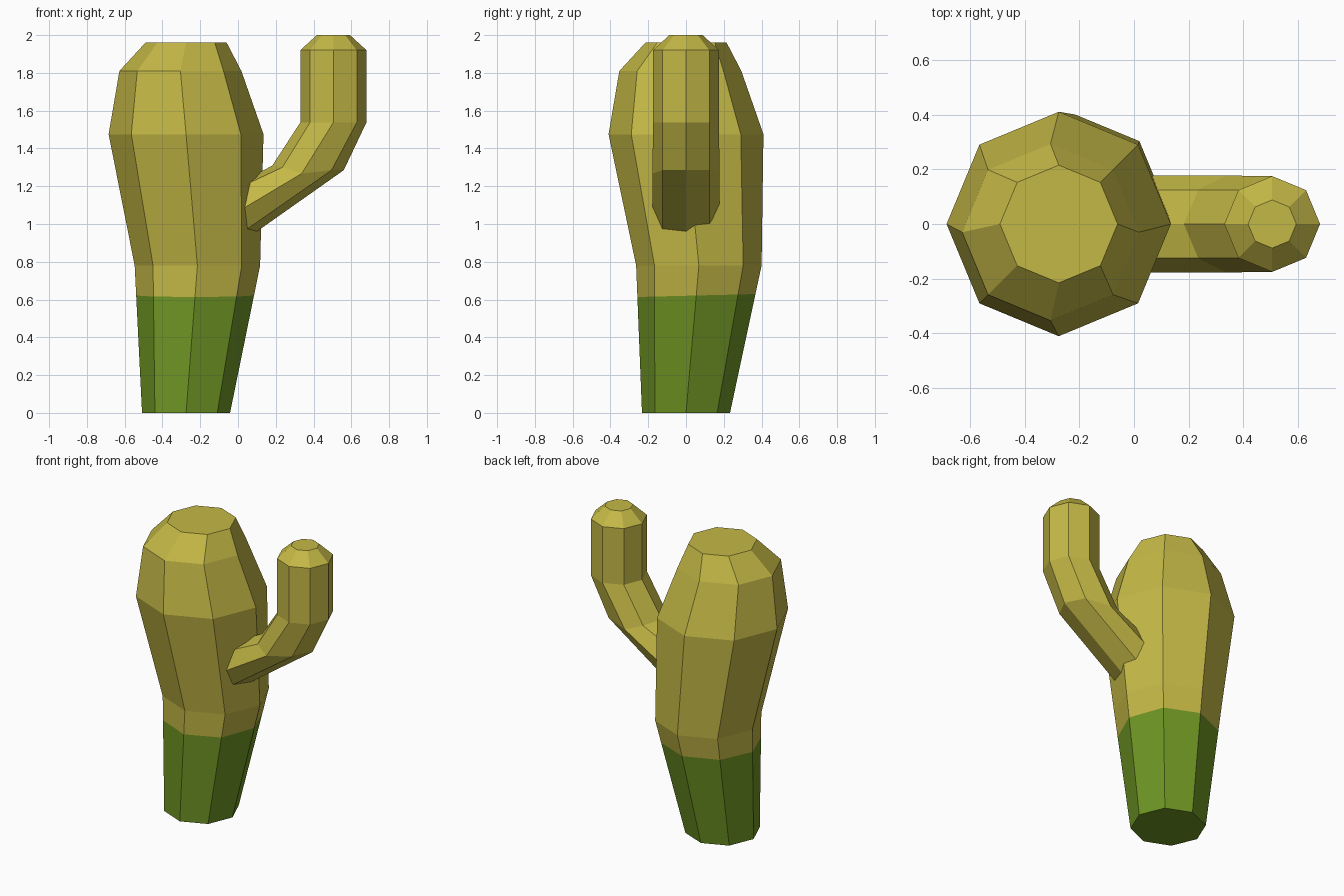
import bpy, bmesh, math
from mathutils import Vector

if "Cube" in bpy.data.objects:
    bpy.data.objects.remove(bpy.data.objects["Cube"])


def material(name, rgb):
    m = bpy.data.materials.new(name)
    m.diffuse_color = (*rgb, 1)
    m.use_nodes = True
    m.node_tree.nodes["Principled BSDF"].inputs["Base Color"].default_value = m.diffuse_color
    return m


olive = material("olive yellow", (0.552, 0.479, 0.061))
green = material("leaf green", (0.159, 0.305, 0.017))


def octagon(cx, cy, z, r):
    return [(cx + r * math.cos(i * math.pi / 4), cy + r * math.sin(i * math.pi / 4), z) for i in range(8)]


def side_ring(profile, r):
    """Eight-sided ring from five (x, z) points, outer to inner, mirrored in y."""
    order = [0, 1, 2, 3, 4, 3, 2, 1]
    return [(profile[k][0], r * math.sin(i * math.pi / 4), profile[k][1]) for i, k in enumerate(order)]


def loft(rings, cap_start=True):
    bm = bmesh.new()
    vs = [[bm.verts.new(p) for p in ring] for ring in rings]
    for a, b in zip(vs, vs[1:]):
        for i in range(8):
            j = (i + 1) % 8
            bm.faces.new((a[i], a[j], b[j], b[i]))
    bm.faces.new(vs[-1])
    if cap_start:
        bm.faces.new(vs[0][::-1])
    return bm


def finish(bm, name, mats):
    me = bpy.data.meshes.new(name)
    bm.to_mesh(me)
    bm.free()
    for m in mats:
        me.materials.append(m)
    ob = bpy.data.objects.new(name, me)
    bpy.context.collection.objects.link(ob)
    return ob


# Trunk: leaning stack of octagons, green below a slightly tilted cut
trunk = loft([
    octagon(-0.275, 0.0, 0.0, 0.233),
    octagon(-0.215, 0.068, 0.78, 0.332),
    octagon(-0.275, 0.0, 1.475, 0.41),
    octagon(-0.305, -0.03, 1.81, 0.323),
    octagon(-0.275, 0.0, 1.96, 0.215),
])
cut_point, cut_normal = Vector((0, 0, 0.62)), Vector((0, -0.025, 1))
bmesh.ops.bisect_plane(trunk, geom=trunk.verts[:] + trunk.edges[:] + trunk.faces[:],
                       plane_co=cut_point, plane_no=cut_normal)
for f in trunk.faces:
    f.material_index = int((f.calc_center_median() - cut_point).dot(cut_normal) < 0)
finish(trunk, "cactus_trunk", [olive, green])

# Arm: bent octagonal tube whose open end is buried in the trunk
arm = loft([
    side_ring([(0.0, 0.89), (0.0, 0.94), (0.0, 1.066), (0.0, 1.19), (0.0, 1.21)], 0.177),
    side_ring([(0.56, 1.285), (0.495, 1.285), (0.337, 1.267), (0.235, 1.30), (0.182, 1.31)], 0.177),
    octagon(0.505, 0, 1.538, 0.175),
    octagon(0.505, 0, 1.92, 0.175),
    octagon(0.505, 0, 2.0, 0.088),
], cap_start=False)
finish(arm, "cactus_arm", [olive])
